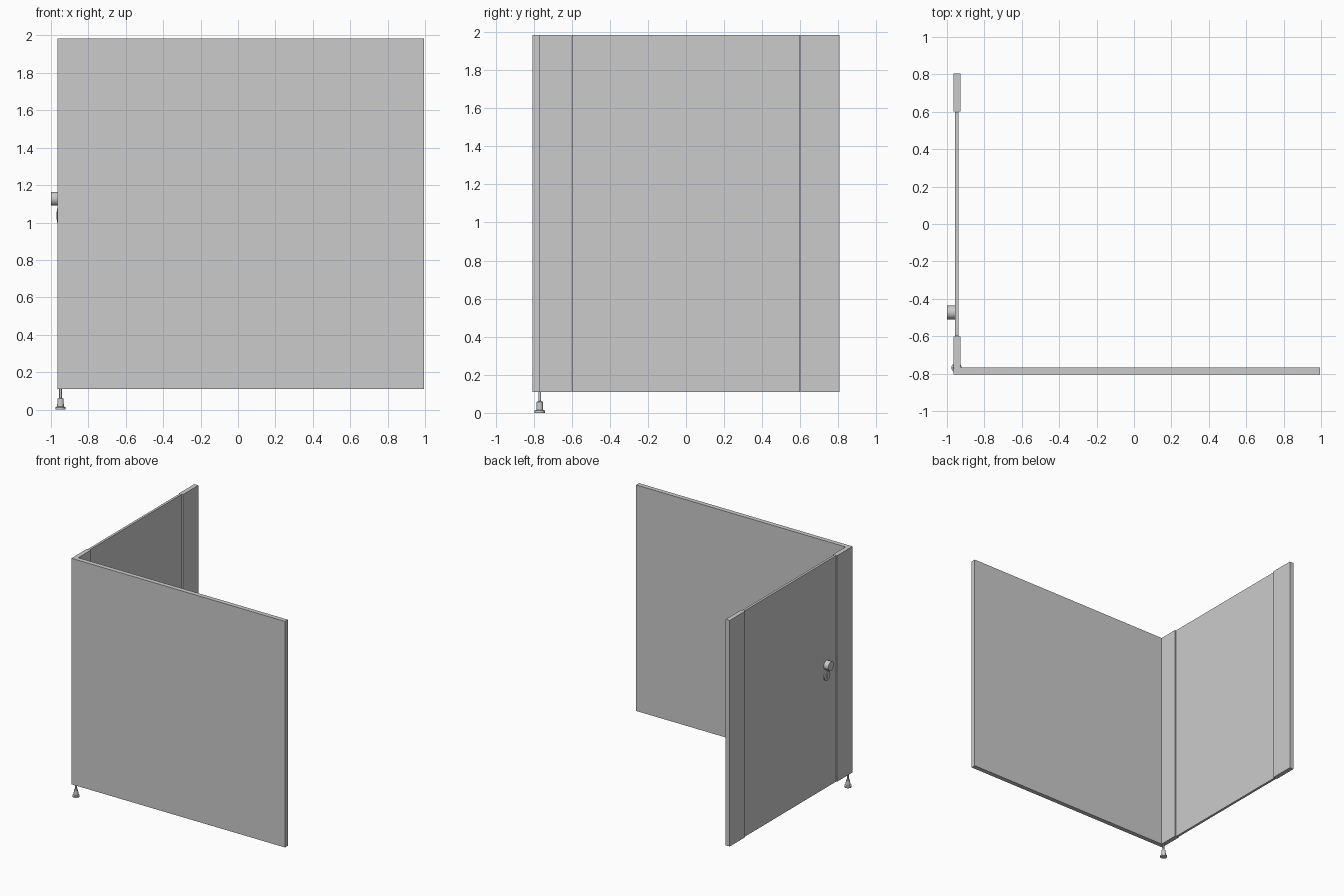
import bpy, bmesh, math
from mathutils import Matrix

if "Cube" in bpy.data.objects:
    bpy.data.objects.remove(bpy.data.objects["Cube"])


def finish(name, bm, smooth=False):
    bmesh.ops.recalc_face_normals(bm, faces=bm.faces)
    me = bpy.data.meshes.new(name)
    bm.to_mesh(me)
    bm.free()
    ob = bpy.data.objects.new(name, me)
    bpy.context.collection.objects.link(ob)
    if smooth:
        bpy.ops.object.select_all(action='DESELECT')
        ob.select_set(True)
        bpy.context.view_layer.objects.active = ob
        bpy.ops.object.shade_smooth_by_angle(angle=math.radians(35))
    return ob


def box(name, x0, x1, y0, y1, z0=0.11, z1=1.985):
    bm = bmesh.new()
    bmesh.ops.create_cube(bm, size=1)
    bm.transform(Matrix.Translation(((x0 + x1) / 2, (y0 + y1) / 2, (z0 + z1) / 2))
                 @ Matrix.Diagonal((x1 - x0, y1 - y0, z1 - z0, 1)))
    return finish(name, bm)


def lathe(name, profile, matrix, sides=32):
    # (radius, height) profile spun about local z, with capped ends
    bm = bmesh.new()
    rings = [[bm.verts.new((r * math.cos(2 * math.pi * i / sides),
                            r * math.sin(2 * math.pi * i / sides), h))
              for i in range(sides)] for r, h in profile]
    for a, b in zip(rings, rings[1:]):
        for i in range(sides):
            j = (i + 1) % sides
            bm.faces.new((a[i], a[j], b[j], b[i]))
    bm.faces.new(rings[0])
    bm.faces.new(rings[-1])
    bm.transform(matrix)
    return finish(name, bm, True)


# Partition wall, two pilasters and the thinner door between them
box("side_partition", -0.928, 0.995, -0.805, -0.767)
box("corner_pilaster", -0.965, -0.928, -0.805, -0.602)
box("end_pilaster", -0.965, -0.928, 0.602, 0.805)
box("door", -0.958, -0.938, -0.6, 0.6)

# Door knob and lock plate on the outer face (lathe axis points to -x)
to_left = Matrix.Rotation(-math.pi / 2, 4, 'Y')
lathe("door_knob", [(0.037, 0), (0.037, 0.042)],
      Matrix.Translation((-0.958, -0.473, 1.127)) @ to_left)
lathe("lock_plate", [(0.037, 0), (0.037, 0.009)],
      Matrix.Translation((-0.958, -0.473, 1.037)) @ to_left)
box("lock_slot", -0.971, -0.965, -0.478, -0.468, 1.015, 1.059)

# Adjustable foot under the corner
lathe("foot", [(0.027, 0), (0.027, 0.012), (0.018, 0.016), (0.016, 0.058),
               (0.007, 0.062), (0.007, 0.112)],
      Matrix.Translation((-0.949, -0.768, 0)))
